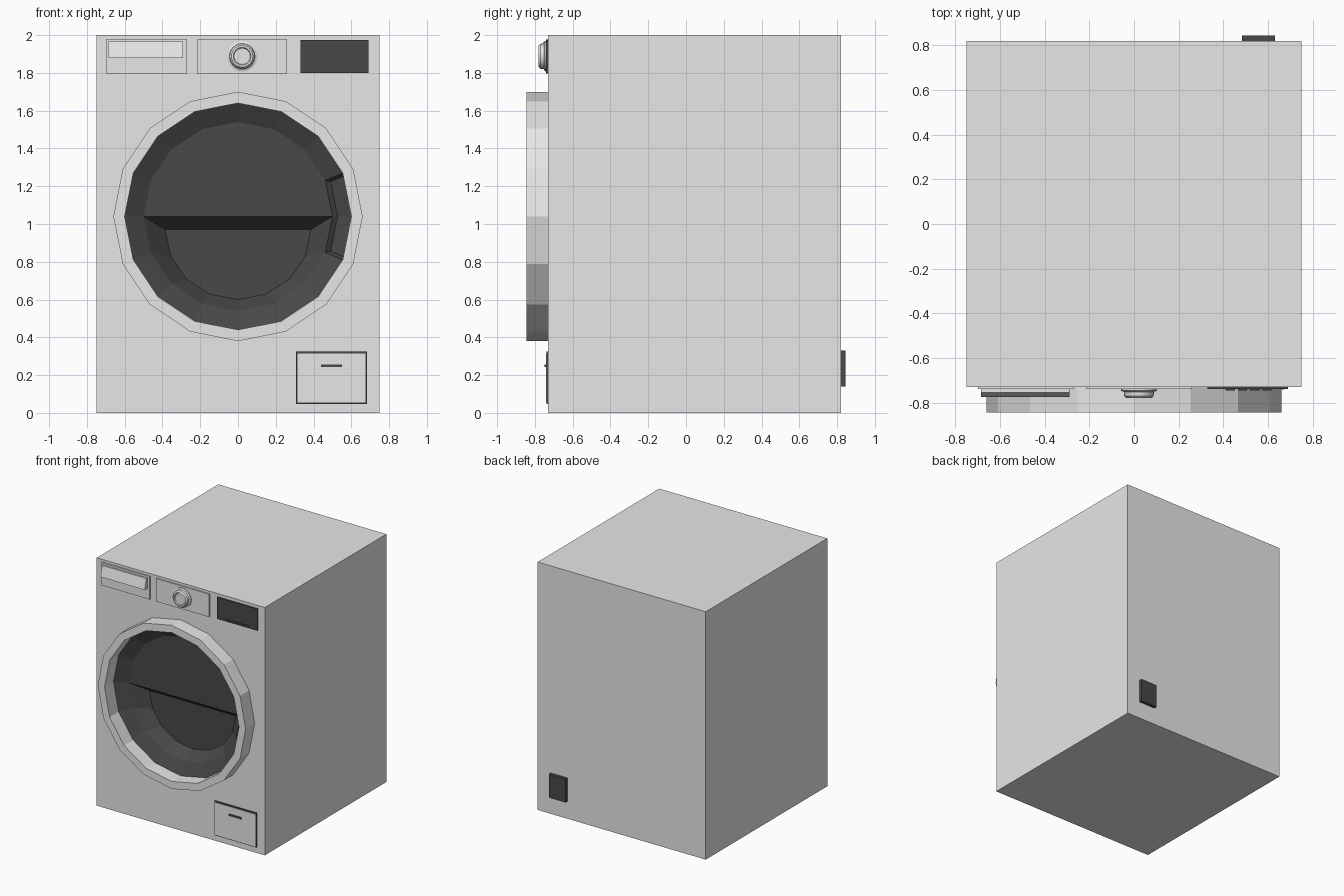
import bpy, bmesh, math
from mathutils import Vector

if "Cube" in bpy.data.objects:
    bpy.data.objects.remove(bpy.data.objects["Cube"])

FRONT, BACK = -0.73, 0.82      # cabinet front and back planes
DOOR_Z, SIDES = 1.04, 16


def material(name, v):
    m = bpy.data.materials.new(name)
    m.diffuse_color = (v, v, v, 1)
    m.use_nodes = True
    m.node_tree.nodes["Principled BSDF"].inputs["Base Color"].default_value = m.diffuse_color
    return m


white = material("white_enamel", 0.8)
dark = material("dark_grey", 0.065)


def finish(bm, name, mat):
    me = bpy.data.meshes.new(name)
    bm.to_mesh(me)
    bm.free()
    me.materials.append(mat)
    ob = bpy.data.objects.new(name, me)
    bpy.context.collection.objects.link(ob)
    return ob


def box_mesh(x0, x1, y0, y1, z0, z1):
    bm = bmesh.new()
    bmesh.ops.create_cube(bm, size=1)
    for v in bm.verts:
        v.co = ((x0 + x1) / 2 + v.co.x * (x1 - x0),
                (y0 + y1) / 2 + v.co.y * (y1 - y0),
                (z0 + z1) / 2 + v.co.z * (z1 - z0))
    return bm


def box(name, mat, *bounds):
    return finish(box_mesh(*bounds), name, mat)


def circle(bm, r, y, n=SIDES, cx=0.0, cz=DOOR_Z):
    return [bm.verts.new((cx + r * math.cos(2 * math.pi * i / n), y,
                          cz + r * math.sin(2 * math.pi * i / n))) for i in range(n)]


def bridge(bm, a, b):
    n = len(a)
    return [bm.faces.new((a[i], a[(i + 1) % n], b[(i + 1) % n], b[i])) for i in range(n)]


def lathe(name, mat, profile, n, cx, cz, closed):
    """Revolve (radius, y) points around a front-to-back axis."""
    bm = bmesh.new()
    rings = [circle(bm, r, y, n, cx, cz) for r, y in profile]
    for a, b in zip(rings, rings[1:]):
        bridge(bm, a, b)
    if closed:
        bridge(bm, rings[-1], rings[0])
    else:
        bm.faces.new(rings[0])
        bm.faces.new(rings[-1])
    bmesh.ops.recalc_face_normals(bm, faces=bm.faces)
    return finish(bm, name, mat)


# Cabinet: box whose front has a round door opening
bm = box_mesh(-0.75, 0.75, FRONT, BACK, 0, 2)
front = min(bm.faces, key=lambda f: f.calc_center_median().y)
rim = list(front.edges)
bmesh.ops.delete(bm, geom=[front], context='FACES_ONLY')
hole = circle(bm, 0.60, FRONT)
rim += [bm.edges.new((hole[i], hole[(i + 1) % SIDES])) for i in range(SIDES)]
bmesh.ops.triangle_fill(bm, use_beauty=True, edges=rim, normal=Vector((0, -1, 0)))
bm.normal_update()
for f in bm.faces:
    if abs(f.normal.y) > 0.9 and f.calc_center_median().y < 0 and f.normal.y > 0:
        f.normal_flip()
finish(bm, "cabinet", white)

# Door ring
lathe("door_ring", white,
      [(0.66, FRONT), (0.66, -0.845), (0.60, -0.845), (0.60, FRONT)],
      SIDES, 0, DOOR_Z, True)

# Door glass: sloped rim, flat upper half, recessed lower half
bm = bmesh.new()
outer, inner = circle(bm, 0.60, FRONT), circle(bm, 0.50, -0.68)
rim = bridge(bm, outer, inner)
half = SIDES // 2
upper = bm.faces.new(inner[:half + 1])
lower = inner[half:] + [inner[0]]
deep = [bm.verts.new((v.co.x * 0.77, -0.58, 0.771 + (v.co.z - 0.771) * 0.74)) for v in lower]
bridge(bm, lower, deep)
bm.faces.new(deep)
bmesh.ops.recalc_face_normals(bm, faces=bm.faces)
if upper.normal.y > 0:
    bmesh.ops.reverse_faces(bm, faces=bm.faces)
# Grip pocket pressed into the right side of the rim
bmesh.ops.inset_region(bm, faces=[rim[0], rim[-1]], thickness=0.015, depth=-0.03,
                       use_even_offset=True)
finish(bm, "door_glass", dark)

# Detergent drawer with a wedge handle
box("drawer_front", white, -0.70, -0.27, -0.74, FRONT, 1.795, 1.98)
bm = box_mesh(-0.685, -0.29, -0.775, -0.74, 1.88, 1.965)
for v in bm.verts:
    if v.co.y < -0.75 and v.co.z > 1.9:
        v.co.y = -0.755
finish(bm, "drawer_handle", white)

# Programme dial on its plate
box("dial_plate", white, -0.215, 0.26, -0.74, FRONT, 1.795, 1.98)
dial = lathe("dial", white,
             [(0.08, -0.74), (0.08, -0.747), (0.068, -0.752), (0.066, -0.77),
              (0.057, -0.78), (0.047, -0.78), (0.043, -0.772)],
             24, 0.022, 1.888, False)
bpy.context.view_layer.objects.active = dial
dial.select_set(True)
bpy.ops.object.shade_smooth_by_angle(angle=math.radians(25))
dial.select_set(False)

# Display and its row of buttons
box("display", dark, 0.33, 0.69, -0.74, FRONT, 1.80, 1.975)
for i in range(4):
    x = 0.41 + i * 0.055
    box(f"display_button_{i + 1}", dark, x, x + 0.042, -0.747, -0.74, 1.81, 1.82)

# Filter hatch: dark surround, white flap, finger slot
box("hatch_surround", dark, 0.308, 0.682, -0.738, FRONT, 0.047, 0.325)
box("hatch_flap", white, 0.315, 0.675, -0.741, -0.738, 0.054, 0.315)
box("hatch_slot", dark, 0.44, 0.55, -0.748, -0.741, 0.243, 0.257)

# Rear connection box
box("rear_connector", dark, 0.485, 0.633, BACK, 0.845, 0.14, 0.33)
